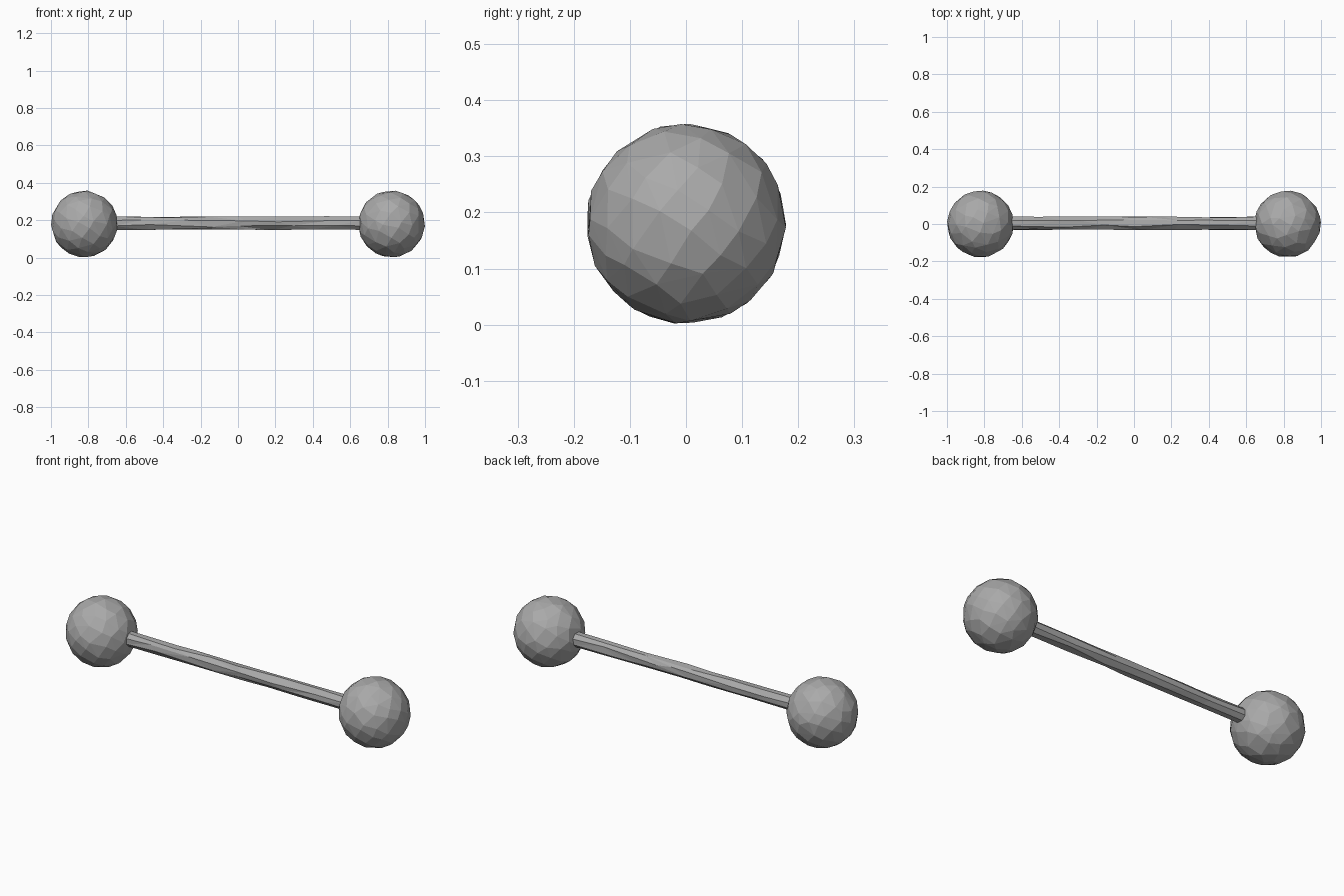
import bpy, bmesh, math, random
from mathutils import Vector

cube = bpy.data.objects.get("Cube")
if cube:
    bpy.data.objects.remove(cube, do_unlink=True)
random.seed(7)

RADIUS = 0.179
CENTRE = 0.821
HEIGHT = 0.18

grey = bpy.data.materials.new("plain_grey")
grey.use_nodes = True
colour = (0.4, 0.4, 0.4, 1)
grey.diffuse_color = colour
bsdf = next(n for n in grey.node_tree.nodes if n.type == 'BSDF_PRINCIPLED')
bsdf.inputs["Base Color"].default_value = colour


def add_object(name, bm, location):
    bmesh.ops.recalc_face_normals(bm, faces=bm.faces)
    mesh = bpy.data.meshes.new(name)
    bm.to_mesh(mesh)
    bm.free()
    mesh.materials.append(grey)
    obj = bpy.data.objects.new(name, mesh)
    obj.location = location
    bpy.context.collection.objects.link(obj)
    return obj


def faceted_ball(name, x, count=100):
    """Irregular flat-faced ball: hull of jittered, evenly spread points."""
    bm = bmesh.new()
    golden = math.pi * (3 - math.sqrt(5))
    for i in range(count):
        z = 1 - 2 * (i + 0.5) / count
        r = math.sqrt(1 - z * z)
        p = Vector((r * math.cos(i * golden), r * math.sin(i * golden), z))
        p += Vector([random.uniform(-0.07, 0.07) for _ in range(3)])
        bm.verts.new(p.normalized() * RADIUS)
    bmesh.ops.convex_hull(bm, input=bm.verts)
    return add_object(name, bm, (x, 0, HEIGHT))


def rough_bar(name, half=0.665, sides=8, rings=7):
    """Eight-sided bar with staggered, slightly uneven hewn facets."""
    bm = bmesh.new()
    step = 2 * half / (rings - 1)
    loops = []
    for k in range(rings):
        end = k in (0, rings - 1)
        loop = []
        for s in range(sides):
            a = 2 * math.pi * (s + 0.5) / sides
            x = -half + k * step
            r = 0.0385
            if not end:
                x += random.uniform(-0.4, 0.4) * step
                a += random.uniform(-0.22, 0.22)
                r *= random.uniform(0.9, 1.02)
            loop.append(bm.verts.new((x, r * math.cos(a), r * math.sin(a))))
        loops.append(loop)
    for a, b in zip(loops, loops[1:]):
        for s in range(sides):
            t = (s + 1) % sides
            bm.faces.new((a[s], a[t], b[t], b[s]))
    bm.faces.new(loops[0])
    bm.faces.new(loops[-1])
    bmesh.ops.triangulate(bm, faces=bm.faces)
    return add_object(name, bm, (0, 0.004, HEIGHT + 0.004))


# Ball at each end, joined by the bar
faceted_ball("left_ball", CENTRE)
faceted_ball("right_ball", -CENTRE)
rough_bar("bar")
